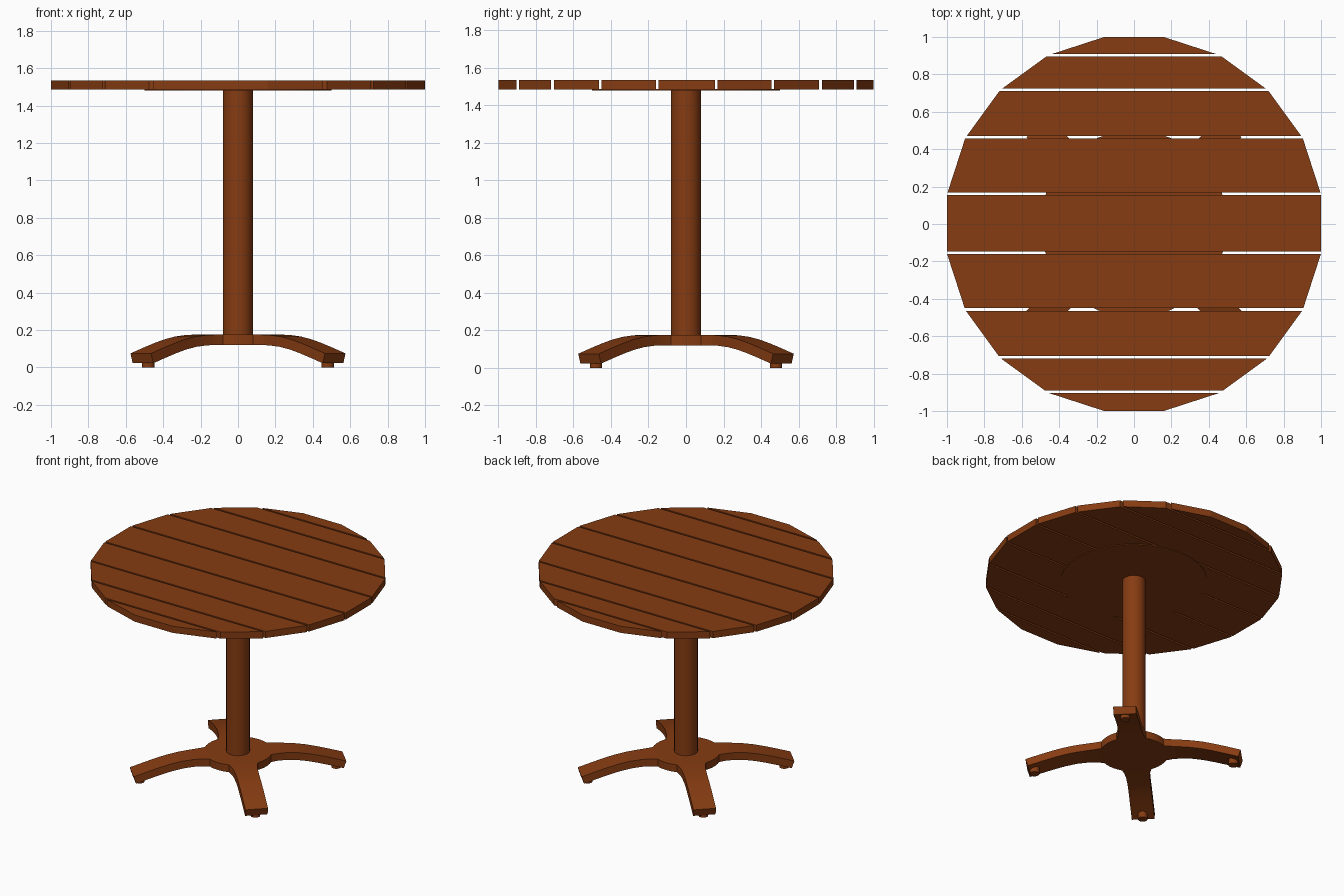
import bpy, bmesh, math
from mathutils import Matrix, Vector

if "Cube" in bpy.data.objects:
    bpy.data.objects.remove(bpy.data.objects["Cube"])

wood = bpy.data.materials.new("brown_wood")
wood.diffuse_color = (0.24, 0.045, 0.006, 1)
wood.use_nodes = True
wood.node_tree.nodes["Principled BSDF"].inputs["Base Color"].default_value = wood.diffuse_color


def make(name, bm, smooth=False):
    bmesh.ops.recalc_face_normals(bm, faces=bm.faces[:])
    mesh = bpy.data.meshes.new(name)
    bm.to_mesh(mesh)
    bm.free()
    mesh.materials.append(wood)
    ob = bpy.data.objects.new(name, mesh)
    bpy.context.collection.objects.link(ob)
    if smooth:
        bpy.context.view_layer.objects.active = ob
        ob.select_set(True)
        bpy.ops.object.shade_smooth_by_angle(angle=math.radians(30))
        ob.select_set(False)
    return ob


def disc(r, z0, z1, n, x=0, y=0, turn=0):
    bm = bmesh.new()
    m = Matrix.Translation((x, y, (z0 + z1) / 2)) @ Matrix.Rotation(turn, 4, 'Z')
    bmesh.ops.create_cone(bm, cap_ends=True, segments=n, radius1=r, radius2=r,
                          depth=z1 - z0, matrix=m)
    return bm


# Table top: 20-sided disc sliced into nine planks
R = 1 / math.cos(math.radians(9))
edges = [R * math.sin(math.radians(a)) for a in range(-81, 90, 18)]
edges = [-1.1] + edges[1:-1] + [1.1]
cuts = [-1.1, -0.897, -0.712, -0.457, -0.154, 0.162, 0.463, 0.717, 0.903, 1.1]
gap = 0.007
for i in range(9):
    bm = bmesh.new()
    ring = [bm.verts.new((R * math.cos(math.radians(9 + 18 * k)),
                          R * math.sin(math.radians(9 + 18 * k)), 1.485)) for k in range(20)]
    bm.faces.new(ring)
    for y, s in ((cuts[i] + gap, -1), (cuts[i + 1] - gap, 1)):
        bmesh.ops.bisect_plane(bm, geom=bm.verts[:] + bm.edges[:] + bm.faces[:],
                               plane_co=(0, y, 0), plane_no=(0, s, 0), clear_outer=True)
    ext = bmesh.ops.extrude_face_region(bm, geom=bm.faces[:])
    bmesh.ops.translate(bm, vec=(0, 0, 0.05),
                        verts=[g for g in ext["geom"] if isinstance(g, bmesh.types.BMVert)])
    make(f"top_plank_{i + 1}", bm)

# Mounting plate and column
make("mounting_plate", disc(0.5, 1.48, 1.4865, 32), True)
make("column", disc(0.08, 0.15, 1.482, 32), True)

# Base: hub with four curved legs; stations are distance, top height, half width
stations = [(0.212, 0.175, 0.10), (0.26, 0.175, 0.088), (0.32, 0.173, 0.081), (0.40, 0.165, 0.078),
            (0.48, 0.15, 0.078), (0.56, 0.129, 0.078), (0.64, 0.105, 0.078), (0.735, 0.075, 0.078)]
T = 0.055
bm = bmesh.new()
outline = []
a0 = math.atan2(0.10, 0.212)
hub_r = math.hypot(0.10, 0.212)
for k in range(4):
    turn = math.pi / 4 + k * math.pi / 2
    rot = Matrix.Rotation(turn, 3, 'Z')
    rings = []
    for i, (d, z, w) in enumerate(stations):
        p, q = stations[max(i - 1, 0)], stations[min(i + 1, len(stations) - 1)]
        s = 0 if i == 0 else math.atan2(p[1] - q[1], q[0] - p[0])
        low = (d - T * math.sin(s), z - T * math.cos(s))
        rings.append([bm.verts.new(rot @ Vector(c)) for c in
                      ((d, -w, z), (d, w, z), (low[0], w, low[1]), (low[0], -w, low[1]))])
    for a, b in zip(rings, rings[1:]):
        for j in range(4):
            bm.faces.new((a[j], a[(j + 1) % 4], b[(j + 1) % 4], b[j]))
    bm.faces.new(rings[-1])
    # hub outline: leg root, then the arc towards the next leg
    f = rings[0]
    outline += [(f[0], f[3], False), (f[1], f[2], True)]
    for j in range(1, 5):
        a = turn + a0 + (math.pi / 2 - 2 * a0) * j / 5
        x, y = hub_r * math.cos(a), hub_r * math.sin(a)
        outline.append((bm.verts.new((x, y, 0.175)), bm.verts.new((x, y, 0.12)), True))
bm.faces.new([o[0] for o in outline])
bm.faces.new([o[1] for o in reversed(outline)])
for a, b in zip(outline, outline[1:] + outline[:1]):
    if a[2]:
        bm.faces.new((a[0], a[1], b[1], b[0]))
make("pedestal_base", bm, True)

# Feet
for i, (sx, sy) in enumerate(((1, 1), (-1, 1), (-1, -1), (1, -1))):
    make(f"foot_{i + 1}", disc(0.033, 0, 0.055, 16, 0.48 * sx, 0.48 * sy), True)
